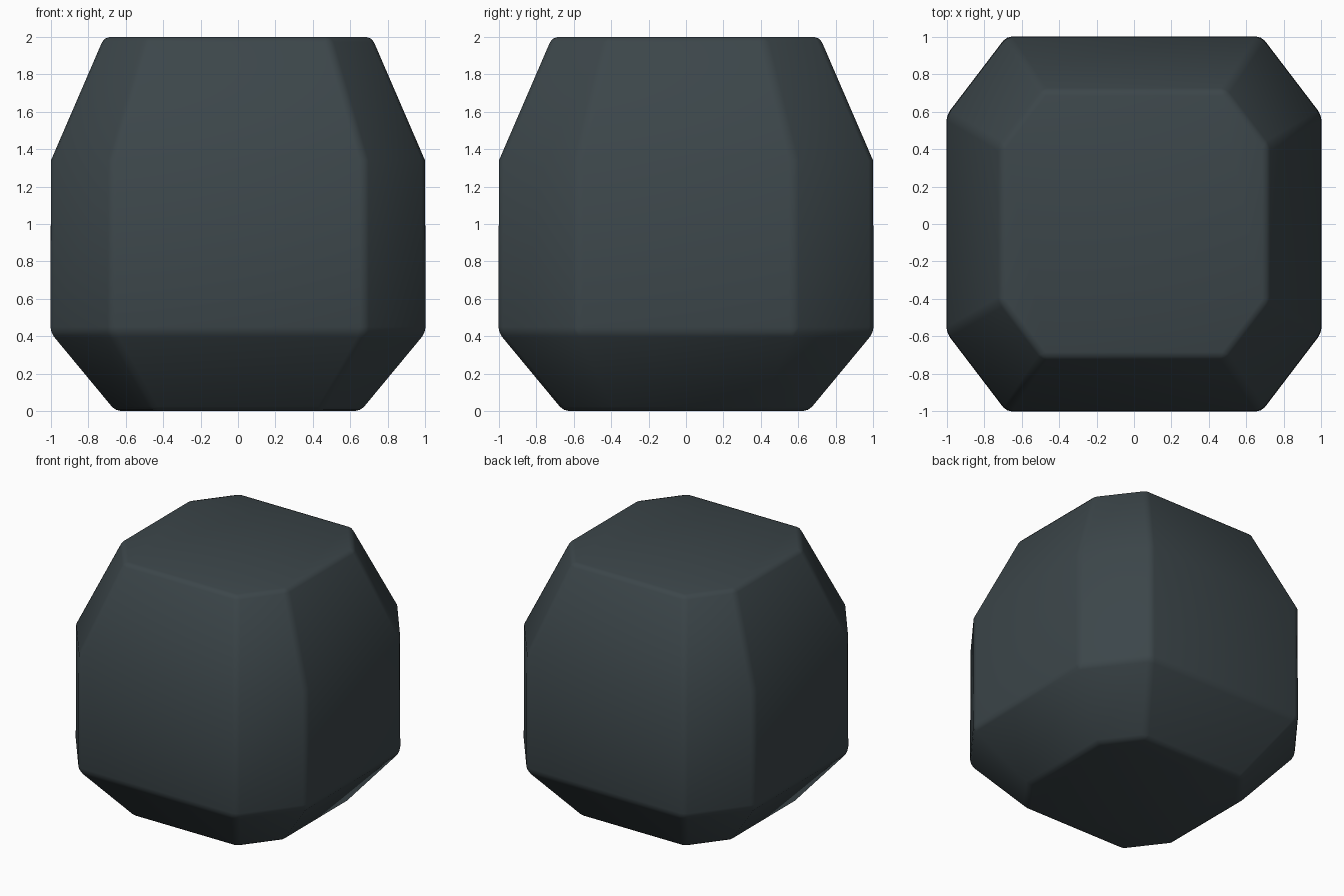
import bpy
import bmesh

old = bpy.data.objects.get("Cube")
if old:
    bpy.data.objects.remove(old, do_unlink=True)

# Dark slate material
slate = bpy.data.materials.new("dark slate")
slate.use_nodes = True
color = (0.045, 0.061, 0.068, 1)
slate.diffuse_color = color
slate.node_tree.nodes["Principled BSDF"].inputs["Base Color"].default_value = color

# Eight-sided outline, scaled at each level: (height, scale)
corner = [(0.68, 1), (1, 0.58)]
outline = (corner[::-1] + [(-x, y) for x, y in corner]
           + [(-x, -y) for x, y in corner[::-1]] + [(x, -y) for x, y in corner])
levels = [(0, 0.655), (0.42, 1.003), (1.34, 1), (2, 0.715)]

# Stone body: stacked rings joined by side faces and closed with caps
bm = bmesh.new()
rings = [[bm.verts.new((x * s, y * s, z)) for x, y in outline] for z, s in levels]
for low, high in zip(rings, rings[1:]):
    for i in range(len(outline)):
        j = (i + 1) % len(outline)
        bm.faces.new((low[i], low[j], high[j], high[i]))
bm.faces.new(rings[0][::-1])
bm.faces.new(rings[-1])
bmesh.ops.recalc_face_normals(bm, faces=bm.faces)
mesh = bpy.data.meshes.new("stone_body")
bm.to_mesh(mesh)
bm.free()
mesh.materials.append(slate)
stone = bpy.data.objects.new("stone_body", mesh)
bpy.context.collection.objects.link(stone)

# Small rounded edges with smooth shading
bevel = stone.modifiers.new("rounded edges", "BEVEL")
bevel.width = 0.03
bevel.segments = 2
bevel.limit_method = "ANGLE"
bevel.angle_limit = 0.52
for face in mesh.polygons:
    face.use_smooth = True
